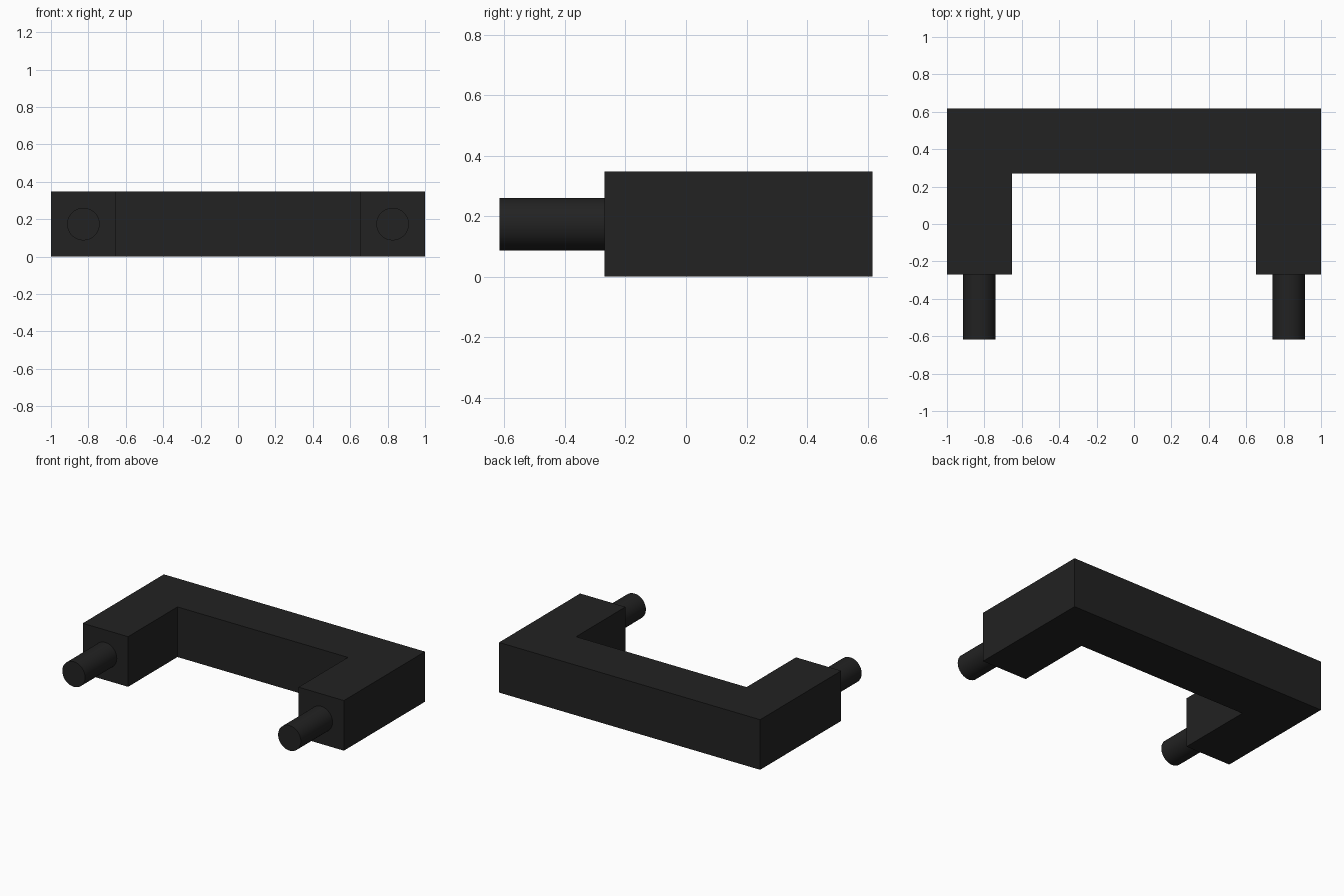
import bpy
import bmesh
import math

if "Cube" in bpy.data.objects:
    bpy.data.objects.remove(bpy.data.objects["Cube"])

HALF_X, HALF_Y = 1.0, 0.617      # overall half sizes
T = 0.347                        # square bar thickness
LEG_END = -0.27                  # front face of the legs
PIN_R = 0.087

black = bpy.data.materials.new("black")
black.diffuse_color = (0.016, 0.016, 0.016, 1)
black.use_nodes = True
black.node_tree.nodes["Principled BSDF"].inputs["Base Color"].default_value = black.diffuse_color

# U-shaped handle: plan profile extruded upward
xi, yi = HALF_X - T, HALF_Y - T
profile = [(-HALF_X, LEG_END), (-xi, LEG_END), (-xi, yi), (xi, yi),
           (xi, LEG_END), (HALF_X, LEG_END), (HALF_X, HALF_Y), (-HALF_X, HALF_Y)]
bm = bmesh.new()
face = bm.faces.new([bm.verts.new((x, y, 0)) for x, y in profile])
ext = bmesh.ops.extrude_face_region(bm, geom=[face])
top = [v for v in ext["geom"] if isinstance(v, bmesh.types.BMVert)]
bmesh.ops.translate(bm, verts=top, vec=(0, 0, T))
bmesh.ops.recalc_face_normals(bm, faces=bm.faces)
mesh = bpy.data.meshes.new("handle")
bm.to_mesh(mesh)
bm.free()
handle = bpy.data.objects.new("handle", mesh)
bpy.context.collection.objects.link(handle)
mesh.materials.append(black)

# Round mounting pins on the leg ends
for side, name in ((-1, "left_pin"), (1, "right_pin")):
    bpy.ops.mesh.primitive_cylinder_add(
        vertices=48, radius=PIN_R, depth=HALF_Y + LEG_END,
        location=(side * (HALF_X - T / 2), (LEG_END - HALF_Y) / 2, T / 2),
        rotation=(math.pi / 2, 0, 0))
    pin = bpy.context.object
    pin.name = name
    pin.data.materials.append(black)
    bpy.ops.object.shade_smooth_by_angle(angle=math.radians(30))
